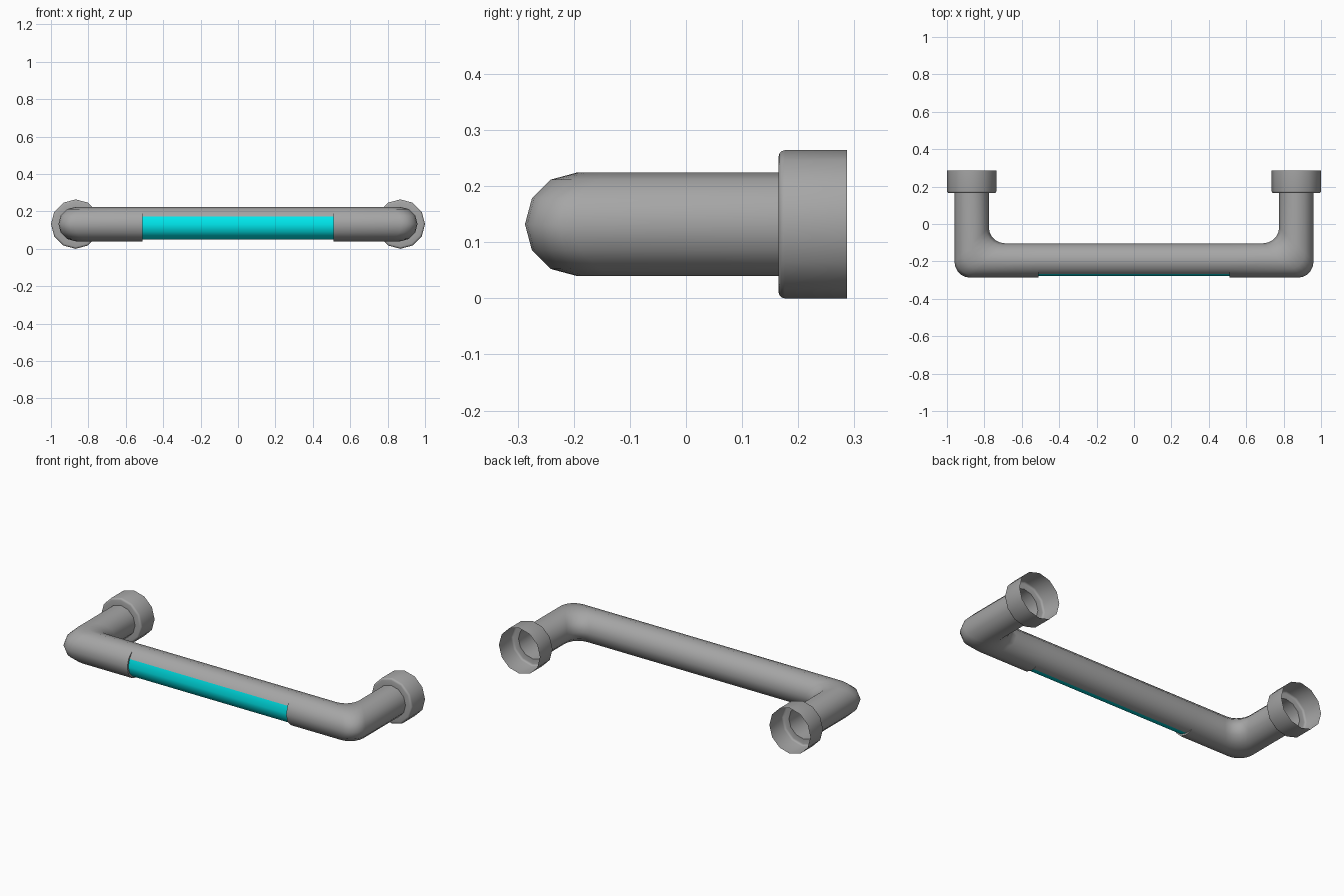
import bpy, bmesh
from math import cos, sin, pi, radians

if "Cube" in bpy.data.objects:
    bpy.data.objects.remove(bpy.data.objects["Cube"])

N = 12                      # sides of every round section
ZC, R, RP = 0.132, 0.092, 0.082
LEG_X, BAR_Y = 0.868, -0.195
CUP_Y, BACK_Y = 0.165, 0.287
FILLET, SEG = 0.085, 5
PANEL_X = 0.51
PANEL_SIDES = (-3, -2, -1, 0)   # section sides from -90 to +30 degrees
PANEL_VERTS = {j % N for j in range(-3, 2)}
GREY = (0.38, 0.38, 0.38, 1)
CYAN = (0.0, 0.86, 0.9, 1)


def finish(name, bm, color, recalc=True):
    bmesh.ops.remove_doubles(bm, verts=bm.verts[:], dist=1e-5)
    if recalc:
        bmesh.ops.recalc_face_normals(bm, faces=bm.faces[:])
    me = bpy.data.meshes.new(name)
    bm.to_mesh(me)
    bm.free()
    ob = bpy.data.objects.new(name, me)
    bpy.context.collection.objects.link(ob)
    mat_name = "grip" if color == CYAN else "metal"
    mat = bpy.data.materials.get(mat_name) or bpy.data.materials.new(mat_name)
    mat.diffuse_color = color
    mat.use_nodes = True
    mat.node_tree.nodes["Principled BSDF"].inputs["Base Color"].default_value = mat.diffuse_color
    me.materials.append(mat)
    bpy.ops.object.select_all(action='DESELECT')
    ob.select_set(True)
    bpy.context.view_layer.objects.active = ob
    bpy.ops.object.shade_smooth_by_angle(angle=radians(50))


def loft(bm, rings, skip=lambda i, j: False):
    vs = [[bm.verts.new(p) for p in ring] for ring in rings]
    for i in range(len(vs) - 1):
        for j in range(N):
            if not skip(i, j):
                k = (j + 1) % N
                bm.faces.new((vs[i][j], vs[i][k], vs[i + 1][k], vs[i + 1][j]))


def section(fn, inset=()):
    pts = []
    for j in range(N):
        r = RP if j in inset else R
        pts.append(fn(r * cos(2 * pi * j / N), ZC + r * sin(2 * pi * j / N)))
    return pts


def corner(t):
    a = t * pi / 2
    return section(lambda d, z: (-(LEG_X + d) + FILLET * (1 - cos(a)),
                                 BAR_Y - d + FILLET * (1 - sin(a)), z))


def at_panel_end(d, z):
    return (-PANEL_X, BAR_Y - d, z)


# Handle tube: leg, rounded corner, bar with stepped-in grip area, then mirrored
recess = section(at_panel_end, PANEL_VERTS)
half = [section(lambda d, z: (-(LEG_X + d), CUP_Y, z))]
half += [corner(i / SEG) for i in range(SEG + 1)]
half += [section(at_panel_end), recess]
rings = half + [[(-x, y, z) for x, y, z in r] for r in reversed(half)]
mid = len(half) - 1
panel_js = {j % N for j in PANEL_SIDES}
bm = bmesh.new()
loft(bm, rings, lambda i, j: (i == mid and j in panel_js)
     or (i in (mid - 1, mid + 1) and j not in PANEL_VERTS and (j + 1) % N not in PANEL_VERTS))
finish("handle_tube", bm, GREY)

# Coloured grip strip on the front of the bar
bm = bmesh.new()
for j in PANEL_SIDES:
    (x, y0, z0), (_, y1, z1) = recess[j % N], recess[(j + 1) % N]
    bm.faces.new([bm.verts.new(p) for p in
                  ((x, y0, z0), (-x, y0, z0), (-x, y1, z1), (x, y1, z1))])
finish("grip_strip", bm, CYAN, recalc=False)

# Open mounting cups at the ends of the legs
profile = [(R, CUP_Y), (0.121, CUP_Y), (0.1265, 0.1665), (0.1305, 0.1705),
           (0.132, 0.176), (0.132, BACK_Y)]
for s, side in ((-1, "left"), (1, "right")):
    bm = bmesh.new()
    loft(bm, [[(s * LEG_X + r * cos(2 * pi * j / N), y, ZC + r * sin(2 * pi * j / N))
               for j in range(N)] for r, y in profile])
    finish("mount_cup_" + side, bm, GREY)
